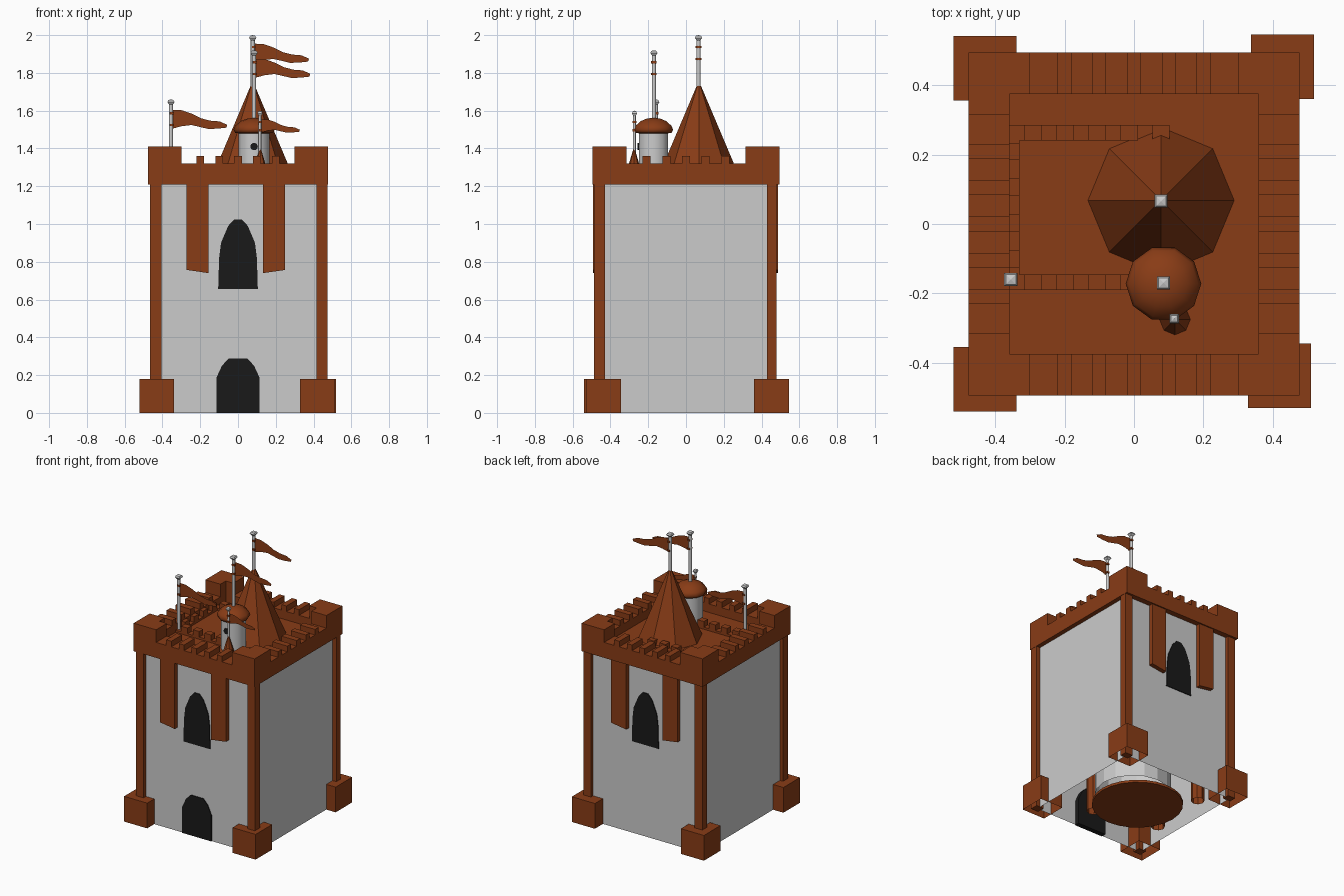
import bpy, bmesh
from math import sin, cos, pi

if "Cube" in bpy.data.objects:
    bpy.data.objects.remove(bpy.data.objects["Cube"])


def material(name, rgb):
    m = bpy.data.materials.new(name)
    m.diffuse_color = (*rgb, 1)
    m.use_nodes = True
    m.node_tree.nodes["Principled BSDF"].inputs["Base Color"].default_value = m.diffuse_color
    return m


BROWN = material("brown", (0.25, 0.045, 0.008))
DARK = material("dark", (0.01, 0.01, 0.01))


def finish(name, bm, mat=None, smooth=False):
    bmesh.ops.recalc_face_normals(bm, faces=bm.faces[:])
    me = bpy.data.meshes.new(name)
    bm.to_mesh(me)
    bm.free()
    ob = bpy.data.objects.new(name, me)
    bpy.context.collection.objects.link(ob)
    if mat:
        me.materials.append(mat)
    if smooth:
        me.polygons.foreach_set("use_smooth", [True] * len(me.polygons))
    return ob


def add_box(bm, x0, x1, y0, y1, z0, z1, no_bottom=False, no_top=False):
    vs = [bm.verts.new((x, y, z)) for z in (z0, z1)
          for x, y in ((x0, y0), (x1, y0), (x1, y1), (x0, y1))]
    for i in range(4):
        j = (i + 1) % 4
        bm.faces.new((vs[i], vs[j], vs[j + 4], vs[i + 4]))
    if not no_bottom:
        bm.faces.new(vs[3::-1])
    if not no_top:
        bm.faces.new(vs[4:])


def boxes(name, specs, mat=None, **kw):
    bm = bmesh.new()
    for s in specs:
        add_box(bm, *s, **kw)
    return finish(name, bm, mat)


def lathe(name, profile, n, x, y, mat=None, turn=0.0, smooth=False):
    bm = bmesh.new()
    rings = [[bm.verts.new((x + r * cos(turn + 2 * pi * i / n),
                            y + r * sin(turn + 2 * pi * i / n), z))
              for i in range(n)] for r, z in profile]
    for a, b in zip(rings, rings[1:]):
        for i in range(n):
            j = (i + 1) % n
            bm.faces.new((a[i], a[j], b[j], b[i]))
    bmesh.ops.remove_doubles(bm, verts=bm.verts[:], dist=1e-5)
    return finish(name, bm, mat, smooth)


def prism(name, outline, y0, y1, mat):
    """Outline in x and z, pushed along y."""
    bm = bmesh.new()
    f = bm.faces.new([bm.verts.new((x, y0, z)) for x, z in outline])
    if y1 != y0:
        new = bmesh.ops.extrude_face_region(bm, geom=[f])["geom"]
        bmesh.ops.translate(bm, vec=(0, y1 - y0, 0),
                            verts=[v for v in new if isinstance(v, bmesh.types.BMVert)])
    return finish(name, bm, mat)


def mirrored(half):
    return half + [(-x, z) for x, z in reversed(half)]


# Main walls, open at top and bottom
boxes("walls", [(-.44, .445, -.46, .455, 0, 1.25)], no_bottom=True, no_top=True)

# Corner posts and their feet
posts, feet = [], []
for x0, x1 in ((-.465, -.405), (.415, .475)):
    for y0, y1 in ((-.488, -.43), (.43, .48)):
        posts.append((x0, x1, y0, y1, .0, 1.22))
boxes("corner_posts", posts, BROWN)
for fx, fy in ((-.43, -.447), (.419, -.437), (-.43, .449), (.428, .453)):
    feet.append((fx - .091, fx + .091, fy - .093, fy + .093, 0, .18))
boxes("corner_feet", feet, BROWN, no_bottom=True)

# Parapet ring with tall L corners and merlons
X, Y, IX, IY = .477, .495, .359, .375
ring = [(-X, X, -Y, -IY, 1.21, 1.32), (-X, X, IY, Y, 1.21, 1.32),
        (-X, -IX, -IY, IY, 1.21, 1.32), (IX, X, -IY, IY, 1.21, 1.32)]
boxes("parapet", ring, BROWN)
corners, merlons = [], []
for s in (-1, 1):
    for t in (-1, 1):
        xa, xb = sorted((s * .30, s * X))
        ya, yb = sorted((t * IY, t * Y))
        corners.append((xa, xb, ya, yb, 1.32, 1.41))
        xa, xb = sorted((s * IX, s * X))
        ya, yb = sorted((t * .315, t * IY))
        corners.append((xa, xb, ya, yb, 1.32, 1.41))
    for k in range(-2, 3):
        c = k * .1
        ya, yb = sorted((s * IY, s * Y))
        merlons.append((c - .02, c + .02, ya, yb, 1.32, 1.36))
        xa, xb = sorted((s * IX, s * X))
        c = k * .104
        merlons.append((xa, xb, c - .021, c + .021, 1.32, 1.36))
boxes("parapet_corners", corners, BROWN)
boxes("merlons", merlons, BROWN)

# Roof deck and the low inner battlement on it
boxes("roof_deck", [(-.4, .4, -.42, .42, 1.24, 1.26)], BROWN)
inner = [(-.36, .1, .24, .285, 1.25, 1.275), (-.36, .08, -.19, -.145, 1.25, 1.275),
         (-.36, -.33, -.145, .24, 1.25, 1.275)]
for k in range(5):
    x = -.29 + k * .092
    inner.append((x - .025, x + .025, .24, .285, 1.275, 1.315))
    if k < 4:
        inner.append((x - .025, x + .025, -.19, -.145, 1.275, 1.315))
        y = -.1 + k * .103
        inner.append((-.36, -.33, y - .025, y + .025, 1.275, 1.315))
boxes("inner_battlement", inner, BROWN)

# Door, windows and hanging banners
door = mirrored([(-.115, 0), (-.115, .185), (-.085, .25), (-.05, .287)])
window = mirrored([(-.105, .655), (-.1, .82), (-.09, .9), (-.052, .99), (-.02, 1.025)])
prism("door", door, -.466, -.43, DARK)
prism("front_window", window, -.466, -.44, DARK)
prism("back_window", window, .44, .461, DARK)
for side, y0, y1 in (("front", -.492, -.45), ("back", .45, .486)):
    for s, a, b in (("left", -.273, -.155), ("right", .25, .132)):
        prism(f"{side}_banner_{s}", [(a, 1.23), (a, .757), (b, .74), (b, 1.23)],
              y0, y1, BROWN)

# Big tower: cone roof above the deck, drum and base plate inside the walls
lathe("cone_roof", [(.27, 1.12), (.012, 1.73), (0, 1.735)], 8, .078, .068, BROWN)
lathe("big_tower_drum", [(.25, .03), (.25, 1.13)], 16, .05, .05)
lathe("base_plate", [(0, .002), (.3, .002), (.3, .02), (0, .02)], 24, -.03, 0, BROWN)
for nm, x, y in (("rear", -.32, .27), ("front", -.34, -.16), ("side", .118, -.275)):
    lathe(f"inner_post_{nm}", [(.045, .02), (.045, 1.24)], 8, x, y, BROWN)

# Domed turret with round window, and the small spire beside it
lathe("dome_turret", [(.082, .9), (.082, 1.49)], 10, .085, -.172, smooth=True)
lathe("dome_roof", [(.08, 1.48), (.1, 1.482), (.109, 1.5), (.1, 1.52), (.07, 1.545),
                    (.04, 1.557), (0, 1.563)], 10, .085, -.172, BROWN, smooth=True)
prism("turret_window", [(.085 + .02 * cos(i * pi / 5), 1.41 + .02 * sin(i * pi / 5))
                        for i in range(10)], -.256, -.24, DARK)
lathe("small_spire", [(.046, 1.255), (0, 1.41)], 8, .118, -.275, BROWN)

# Flagpoles with caps, clips and waving flags
WAVE = [(0, 0), (.05, -.003), (.1, -.02), (.15, -.045), (.2, -.058), (.25, -.062), (.29, -.08),
        (.285, -.095), (.24, -.1), (.19, -.102), (.14, -.09), (.1, -.081), (.05, -.087), (0, -.1)]
for nm, x, y, z0, z1, k, zf in (("tall", .078, .066, 1.65, 2.0, 1, 1.955),
                                ("dome", .085, -.17, 1.53, 1.92, 1, 1.875),
                                ("wall", -.355, -.16, 1.2, 1.66, 1, 1.605),
                                ("spire", .116, -.273, 1.33, 1.60, .7, 1.555)):
    r = .011 * k
    lathe(f"{nm}_pole", [(r, z0), (r, z1 - .02)], 8, x, y, smooth=True)
    lathe(f"{nm}_pole_cap", [(0, z1 - .028), (.014 * k, z1 - .028), (.027 * k, z1 - .015),
                             (.02 * k, z1 - .004), (0, z1)], 4, x, y, turn=pi / 4)
    c = .015 * k
    boxes(f"{nm}_flag_clips", [(x - .005, x + c, y - c, y + c, zf - d * k - .012, zf - d * k)
                               for d in (.012, .075)], BROWN)
    prism(f"{nm}_flag", [(x + .008 + a * k, zf + b * k) for a, b in WAVE], y, y, BROWN)
